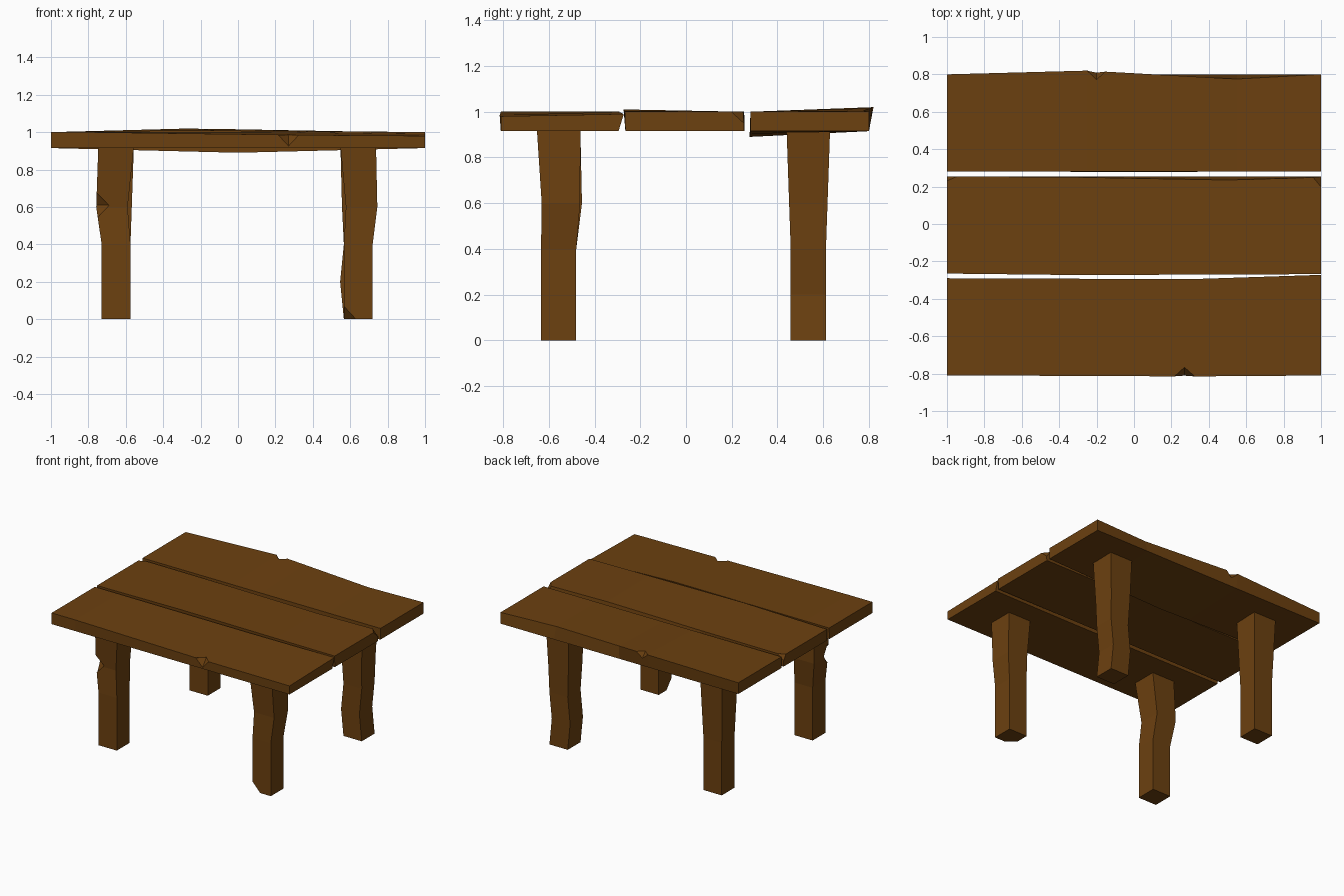
import bpy, bmesh
from mathutils import Vector

if "Cube" in bpy.data.objects:
    bpy.data.objects.remove(bpy.data.objects["Cube"])

wood = bpy.data.materials.new("brown wood")
wood.diffuse_color = (0.15, 0.052, 0.005, 1)
wood.use_nodes = True
wood.node_tree.nodes["Principled BSDF"].inputs["Base Color"].default_value = wood.diffuse_color


def loft(name, rings):
    """Closed flat-faced solid through a list of four-cornered rings."""
    bm = bmesh.new()
    vs = [[bm.verts.new(p) for p in ring] for ring in rings]
    for a, b in zip(vs, vs[1:]):
        for i in range(4):
            j = (i + 1) % 4
            bm.faces.new((a[i], a[j], b[j], b[i]))
    bm.faces.new(vs[0])
    bm.faces.new(vs[-1])
    bmesh.ops.recalc_face_normals(bm, faces=bm.faces)
    me = bpy.data.meshes.new(name)
    bm.to_mesh(me)
    bm.free()
    me.materials.append(wood)
    ob = bpy.data.objects.new(name, me)
    bpy.context.collection.objects.link(ob)
    return ob


def chip(ob, centre, radii):
    """Knock a chip out of an edge or corner with an octahedron."""
    bm = bmesh.new()
    r = Vector(radii)
    for axis in range(3):
        for s in (-1, 1):
            p = Vector(centre)
            p[axis] += s * r[axis]
            bm.verts.new(p)
    bmesh.ops.convex_hull(bm, input=bm.verts)
    bmesh.ops.recalc_face_normals(bm, faces=bm.faces)
    me = bpy.data.meshes.new("chip cutter")
    bm.to_mesh(me)
    bm.free()
    me.materials.append(wood)
    cut = bpy.data.objects.new("chip cutter", me)
    cut.hide_render = True
    bpy.context.collection.objects.link(cut)
    mod = ob.modifiers.new("chip", 'BOOLEAN')
    mod.operation = 'DIFFERENCE'
    mod.solver = 'EXACT'
    mod.object = cut
    bpy.context.view_layer.objects.active = ob
    bpy.ops.object.modifier_apply(modifier=mod.name)
    bpy.data.objects.remove(cut)


def plank(name, rails):
    """Rails are the four long edges, each a polyline of (x, y, z)."""
    def at(rail, x):
        for a, b in zip(rail, rail[1:]):
            if x <= b[0]:
                return Vector(a).lerp(Vector(b), (x - a[0]) / (b[0] - a[0]))
    xs = sorted({p[0] for rail in rails for p in rail})
    return loft(name, [[at(r, x) for r in rails] for x in xs])


# Planks: rails run front-bottom, back-bottom, back-top, front-top
front = plank("front_plank", [
    [(-1, -.81, .915), (1, -.81, .915)],
    [(-1, -.295, .915), (.3, -.3, .915), (1, -.295, .915)],
    [(-1, -.29, 1), (.3, -.295, 1), (1, -.272, .99)],
    [(-1, -.81, 1), (-.8, -.81, 1), (.3, -.815, .985), (1, -.81, .98)]])
chip(front, (.27, -.815, .985), (.055, .05, .065))

middle = plank("middle_plank", [
    [(-1, -.265, .915), (1, -.265, .915)],
    [(-1, .255, .915), (1, .255, .915)],
    [(-1, .255, 1), (-.3, .25, 1), (.5, .235, 1), (1, .25, 1)],
    [(-1, -.265, 1), (-.3, -.273, 1.01), (1, -.268, 1)]])
chip(middle, (1, .253, 1), (.045, .055, .05))
chip(middle, (-1, .255, 1), (.055, .025, .04))

back = plank("back_plank", [
    [(-1, .282, .915), (0, .278, .89), (1, .282, .915)],
    [(-1, .80, .915), (1, .80, .915)],
    [(-1, .80, 1), (-.25, .82, 1.02), (.55, .775, 1.005), (1, .80, 1)],
    [(-1, .282, 1), (1, .282, 1)]])
chip(back, (-.2, .817, 1.018), (.05, .045, .05))


# Legs: square posts, wider at the top, with a crooked bend
def leg(name, x, y, bends):
    rings = []
    for z, h in ((0, .077), (.2, .077), (.4, .077), (.6, .084), (.92, .095)):
        dx, dy = bends.get(z, (0, 0))
        rings.append([(x + dx + sx * h, y + dy + sy * h, z)
                      for sx, sy in ((-1, -1), (1, -1), (1, 1), (-1, 1))])
    return loft(name, rings)


fl = leg("front_left_leg", -.652, -.557, {.6: (-.022, .018)})
fr = leg("front_right_leg", .643, -.557, {.6: (.018, .01)})
br = leg("back_right_leg", .643, .535, {.2: (-.02, 0), .6: (-.003, 0)})
bl = leg("back_left_leg", -.652, .535, {})
chip(fl, (-.757, -.622, .61), (.07, .05, .08))
chip(fr, (.566, -.634, 0), (.065, .06, .07))
